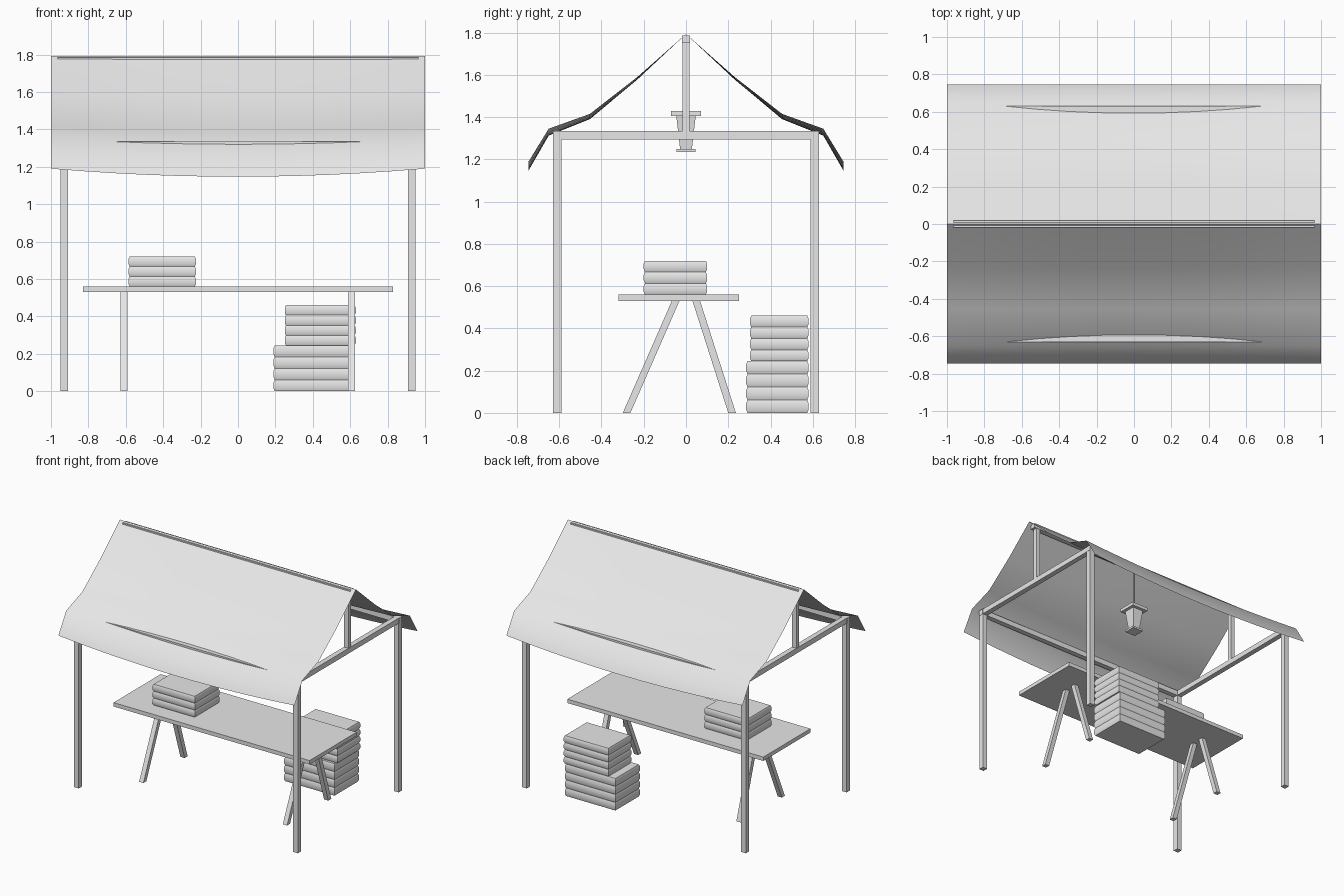
import bpy, bmesh, math

if "Cube" in bpy.data.objects:
    bpy.data.objects.remove(bpy.data.objects["Cube"])

grey = bpy.data.materials.new("light_grey")
grey.diffuse_color = (0.8, 0.8, 0.8, 1)
grey.use_nodes = True
grey.node_tree.nodes["Principled BSDF"].inputs["Base Color"].default_value = grey.diffuse_color


def finish(name, bm, smooth=None):
    bmesh.ops.recalc_face_normals(bm, faces=bm.faces)
    me = bpy.data.meshes.new(name)
    bm.to_mesh(me)
    bm.free()
    me.materials.append(grey)
    ob = bpy.data.objects.new(name, me)
    bpy.context.collection.objects.link(ob)
    if smooth:
        bpy.ops.object.select_all(action='DESELECT')
        ob.select_set(True)
        bpy.context.view_layer.objects.active = ob
        bpy.ops.object.shade_smooth_by_angle(angle=math.radians(smooth))
    return ob


def loft(name, rings, smooth=None):
    """Solid through rectangular rings given as (x0, x1, y0, y1, z)."""
    bm = bmesh.new()
    loops = [[bm.verts.new(p) for p in
              ((x0, y0, z), (x1, y0, z), (x1, y1, z), (x0, y1, z))]
             for x0, x1, y0, y1, z in rings]
    for a, b in zip(loops, loops[1:]):
        for i in range(4):
            j = (i + 1) % 4
            bm.faces.new((a[i], a[j], b[j], b[i]))
    bm.faces.new(loops[0])
    bm.faces.new(loops[-1])
    return finish(name, bm, smooth)


def box(name, x0, x1, y0, y1, z0, z1):
    return loft(name, [(x0, x1, y0, y1, z0), (x0, x1, y0, y1, z1)])


def crate(name, x0, x1, y0, y1, z0, z1, bands):
    """Box whose sides bulge slightly at each plank."""
    rings, h = [], (z1 - z0) / bands
    for i in range(bands):
        for t, d in ((0, 0.006), (0.25, 0), (0.75, 0)):
            rings.append((x0 + d, x1 - d, y0 + d, y1 - d, z0 + h * (i + t)))
    d = 0.006
    rings.append((x0 + d, x1 - d, y0 + d, y1 - d, z1))
    return loft(name, rings, 40)


# Frame: corner posts, tie beams, king posts, eave beams, ridge
PX, PY, W = 0.928, 0.61, 0.02
for sx in (-1, 1):
    x = sx * PX
    for sy in (-1, 1):
        y = sy * PY
        box("corner_post", x - W, x + W, y - W, y + W, 0, 1.335)
    box("tie_beam", x - W, x + W, -PY - W, PY + W, 1.295, 1.335)
    box("king_post", x - W + 0.002, x + W - 0.002, -0.017, 0.017, 1.33, 1.76)
for sy in (-1, 1):
    y = sy * PY
    box("eave_beam", -0.95, 0.95, y - W, y + W, 1.295, 1.335)
box("ridge_beam", -0.965, 0.965, -W, W, 1.75, 1.785)

# Cloth roof: profile (y, height at the ends, sag in the middle)
half = [(0.23, 1.59, 0.012), (0.455, 1.415, 0.025),
        (0.65, 1.345, 0.033), (0.745, 1.19, 0.043)]
profile = [(-y, z, s) for y, z, s in reversed(half)] + [(0, 1.793, 0)] + half
bm = bmesh.new()
N = 12
grid = []
for i in range(N + 1):
    x = -1 + 2 * i / N
    grid.append([bm.verts.new((x, y, z - s * (1 - x * x))) for y, z, s in profile])
for a, b in zip(grid, grid[1:]):
    for j in range(len(profile) - 1):
        bm.faces.new((a[j], b[j], b[j + 1], a[j + 1]))
roof = finish("cloth_roof", bm, 60)
if roof.data.polygons[0].normal.z < 0:
    roof.data.flip_normals()

# Trestle table
box("table_top", -0.83, 0.83, -0.32, 0.25, 0.53, 0.56)
for x in (-0.61, 0.607):
    for foot, head in ((-0.281, -0.048), (0.218, 0.048)):
        loft("table_leg", [(x - 0.018, x + 0.018, y - 0.018, y + 0.018, z)
                           for y, z in ((foot, 0), (head, 0.532))])

# Crates
crate("table_crate", -0.585, -0.225, -0.2, 0.1, 0.56, 0.72, 3)
crate("lower_crate", 0.19, 0.62, 0.285, 0.58, 0, 0.245, 4)
crate("upper_crate", 0.25, 0.63, 0.303, 0.58, 0.245, 0.46, 4)

# Hanging lantern
box("lantern_rod", -0.004, 0.004, -0.004, 0.004, 1.42, 1.755)
loft("lantern", [(-r, r, -r, r, z) for r, z in
                 ((0.045, 1.235), (0.045, 1.25), (0.028, 1.25),
                  (0.046, 1.405), (0.07, 1.405), (0.07, 1.43))])
